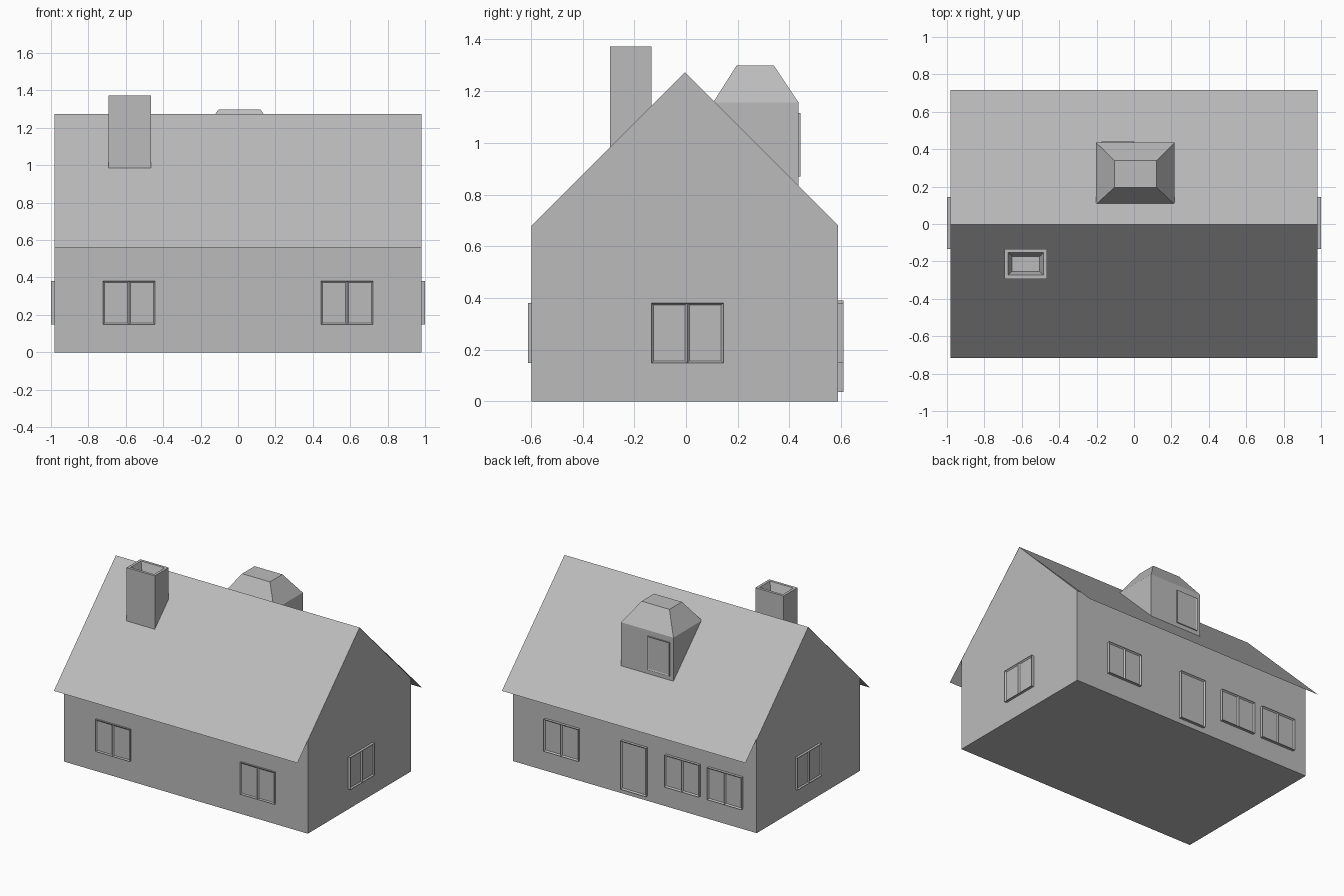
import bpy, bmesh, math
from mathutils import Matrix, Vector

cube = bpy.data.objects.get("Cube")
if cube:
    bpy.data.objects.remove(cube)

# One plain grey for the whole house
grey = bpy.data.materials.new("plain grey")
grey.use_nodes = True
GREY = (0.5, 0.5, 0.5, 1)
grey.diffuse_color = GREY
grey.node_tree.nodes["Principled BSDF"].inputs["Base Color"].default_value = GREY

HALF_LENGTH = 0.981
RIDGE_Y, RIDGE_Z = -0.004, 1.274
FRONT_Y, BACK_Y = -0.598, 0.588


def finish(name, bm, matrix=Matrix(), closed=True):
    if closed:
        bmesh.ops.recalc_face_normals(bm, faces=bm.faces)
    mesh = bpy.data.meshes.new(name)
    bm.to_mesh(mesh)
    bm.free()
    mesh.materials.append(grey)
    obj = bpy.data.objects.new(name, mesh)
    obj.matrix_world = matrix
    bpy.context.collection.objects.link(obj)
    return obj


def box(bm, low, high):
    low, high = Vector(low), Vector(high)
    matrix = Matrix.Translation((low + high) / 2) @ Matrix.Diagonal((*(high - low), 1))
    verts = bmesh.ops.create_cube(bm, size=1, matrix=matrix)["verts"]
    return list({f for v in verts for f in v.link_faces})


def facing(faces, direction):
    return max(faces, key=lambda f: f.calc_center_median().dot(Vector(direction)))


def extrude_x(bm, profile, closed):
    """Sweep a (y, z) profile along the length of the house."""
    ends = [[bm.verts.new((x, y, z)) for y, z in profile]
            for x in (-HALF_LENGTH, HALF_LENGTH)]
    a, b = ends
    count = len(profile)
    for i in range(count if closed else count - 1):
        j = (i + 1) % count
        bm.faces.new((a[i], b[i], b[j], a[j]))
    if closed:
        for end in ends:
            bm.faces.new(end)


def framed_panel(name, width, z_low, z_high, depth, origin, turn, columns=2):
    """Wall panel facing local -y, with a recessed pane in each column."""
    bm = bmesh.new()
    step = width / columns
    for i in range(columns):
        x = -width / 2 + i * step
        faces = box(bm, (x, -depth, z_low), (x + step, 0.005, z_high))
        front = facing(faces, (0, -100, 0))
        bmesh.ops.inset_region(bm, faces=[front], thickness=0.012)
        bmesh.ops.translate(bm, verts=front.verts, vec=(0, depth * 0.5, 0))
    matrix = Matrix.Translation(origin) @ Matrix.Rotation(math.radians(turn), 4, "Z")
    return finish(name, bm, matrix)


# House walls with gables
bm = bmesh.new()
extrude_x(bm, [(FRONT_Y, 0), (BACK_Y, 0), (BACK_Y, 0.68),
               (RIDGE_Y, RIDGE_Z - 0.002), (FRONT_Y, 0.678)], True)
finish("walls", bm)

# Thin roof sheet that overhangs the long walls
bm = bmesh.new()
extrude_x(bm, [(-0.717, 0.56), (RIDGE_Y, RIDGE_Z), (0.717, 0.56)], False)
finish("roof", bm, closed=False)

# Chimney with a tapered flue opening
bm = bmesh.new()
top = facing(box(bm, (-0.692, -0.293, 0.9), (-0.465, -0.134, 1.373)), (0, 0, 100))
bmesh.ops.inset_region(bm, faces=[top], thickness=0.027)
bmesh.ops.inset_region(bm, faces=[top], thickness=0.03)
bmesh.ops.translate(bm, verts=top.verts, vec=(0, 0, -0.06))
finish("chimney", bm)

# Dormer: box sunk into the roof, topped by a hipped cap
bm = bmesh.new()
top = facing(box(bm, (-0.203, 0.105, 0.8), (0.217, 0.435, 1.156)), (0, 0, 100))
cap = bmesh.ops.extrude_discrete_faces(bm, faces=[top])["faces"][0]
for v in cap.verts:
    v.co.x = -0.104 if v.co.x < 0 else 0.12
    v.co.y = 0.196 if v.co.y < 0.3 else 0.339
    v.co.z = 1.299
# Trim the hidden lower part along the roof slope
slope = Vector((0, 1, 1))
bmesh.ops.bisect_plane(bm, geom=bm.verts[:] + bm.edges[:] + bm.faces[:],
                       plane_co=(0, RIDGE_Y, RIDGE_Z - 0.03), plane_no=slope,
                       clear_inner=True)
finish("dormer", bm)
framed_panel("dormer_window", 0.174, 0.87, 1.115, 0.007, (-0.087, 0.435, 0), 180, 1)

# Windows on the four walls
SILL, HEAD = 0.148, 0.381
WIDTH = 0.278
for side, x in (("right", -0.583), ("left", 0.583)):
    framed_panel("front_window_" + side, WIDTH, SILL, HEAD, 0.012, (x, FRONT_Y, 0), 0)
for number, x in enumerate((0.583, -0.39, -0.733), 1):
    framed_panel(f"back_window_{number}", WIDTH, SILL, HEAD, 0.02, (x, BACK_Y, 0), 180)
for side, sign in (("left", 1), ("right", -1)):
    framed_panel("gable_window_" + side, WIDTH, SILL, HEAD, 0.019,
                 (sign * HALF_LENGTH, 0.005, 0), sign * 90)

# Back door
framed_panel("back_door", 0.205, 0.037, 0.39, 0.02, (0, BACK_Y, 0), 180, 1)
